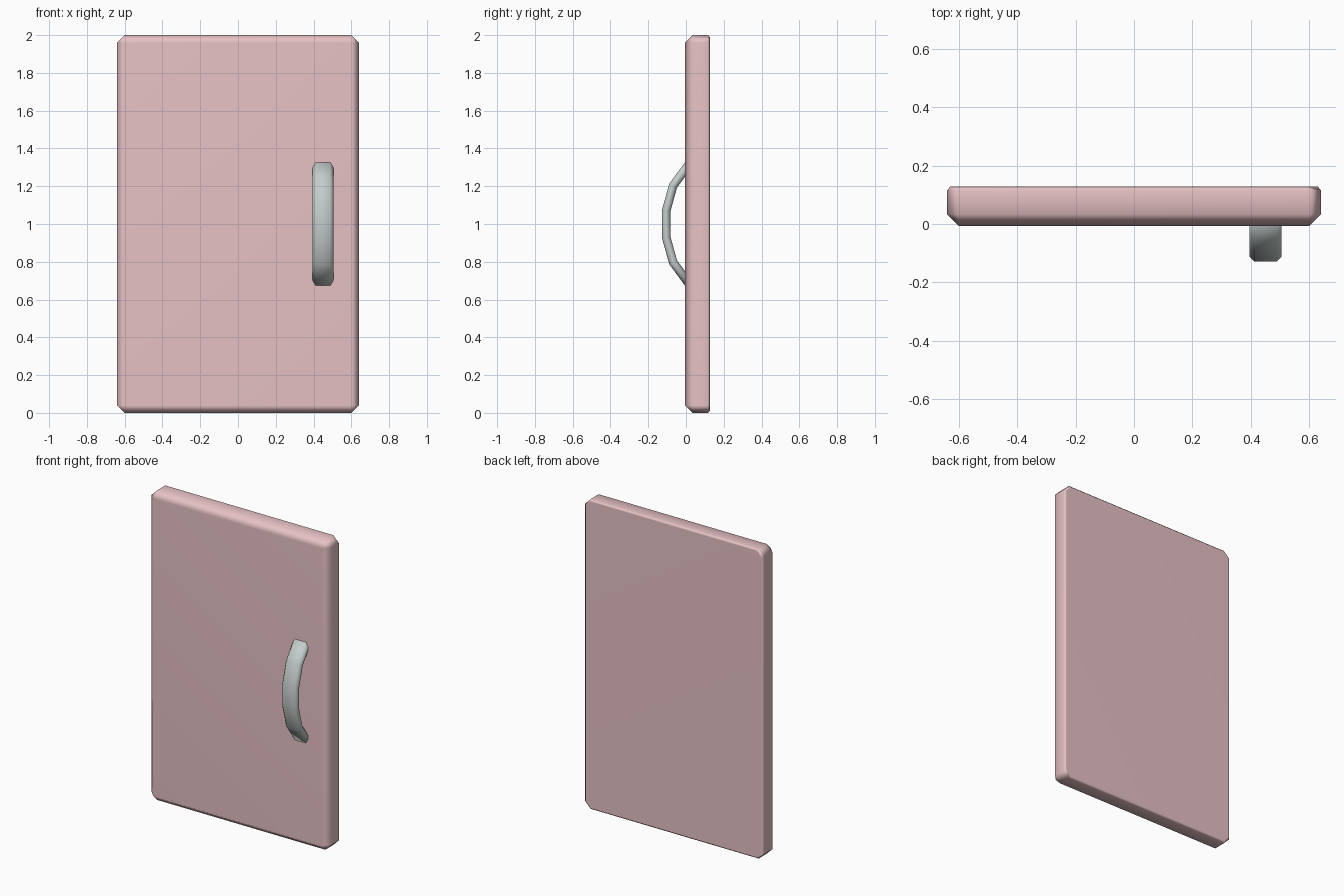
import bpy, bmesh
from mathutils import Vector

if "Cube" in bpy.data.objects:
    bpy.data.objects.remove(bpy.data.objects["Cube"])


def material(name, rgb):
    m = bpy.data.materials.new(name)
    m.diffuse_color = (*rgb, 1)
    m.use_nodes = True
    m.node_tree.nodes["Principled BSDF"].inputs["Base Color"].default_value = m.diffuse_color
    return m


def loft(name, rings, mat):
    """Skin a list of equal-length point rings and cap both ends."""
    bm = bmesh.new()
    loops = [[bm.verts.new(p) for p in ring] for ring in rings]
    for a, b in zip(loops, loops[1:]):
        n = len(a)
        for i in range(n):
            j = (i + 1) % n
            bm.faces.new((a[i], a[j], b[j], b[i]))
    bm.faces.new(loops[0])
    bm.faces.new(loops[-1])
    bmesh.ops.remove_doubles(bm, verts=bm.verts, dist=1e-5)
    bmesh.ops.recalc_face_normals(bm, faces=bm.faces)
    for f in bm.faces:
        f.smooth = True
    me = bpy.data.meshes.new(name)
    bm.to_mesh(me)
    bm.free()
    ob = bpy.data.objects.new(name, me)
    bpy.context.collection.objects.link(ob)
    me.materials.append(mat)
    return ob


def octagon(w, h, c):
    """Rectangle outline (half sizes w, h) with corners cut by c."""
    return [(w - c, -h), (w, -h + c), (w, h - c), (w - c, h),
            (-w + c, h), (-w, h - c), (-w, -h + c), (-w + c, -h)]


# Door panel: wide chamfer at the front, narrow one at the back
sections = [(-0.006, 0.6, 0.96, 0.0), (0.034, 0.64, 1.0, 0.04),
            (0.115, 0.64, 1.0, 0.04), (0.128, 0.628, 0.988, 0.035)]
rings = [[(x, y, z + 1) for x, z in octagon(w, h, c)] for y, w, h, c in sections]
door = loft("door_panel", rings, material("pink_paint", (0.8, 0.54, 0.56)))
wn = door.modifiers.new("weighted_normals", 'WEIGHTED_NORMAL')
wn.keep_sharp = True

# Handle: chamfered strap swept along an arc, ends sunk in the panel
half = [(-0.105, 0.07), (-0.068, 0.203), (0.026, 0.33)]
path = [Vector((y, -z)) for y, z in reversed(half)] + [Vector(p) for p in half]
rings = []
for i, p in enumerate(path):
    t = (path[min(i + 1, 5)] - path[max(i - 1, 0)]).normalized()
    n = Vector((-t.y, t.x))
    rings.append([(0.45 + u, p.x + n.x * v, 1 + p.y + n.y * v)
                  for u, v in octagon(0.055, 0.023, 0.016)])
loft("handle", rings, material("grey_metal", (0.55, 0.61, 0.6)))
